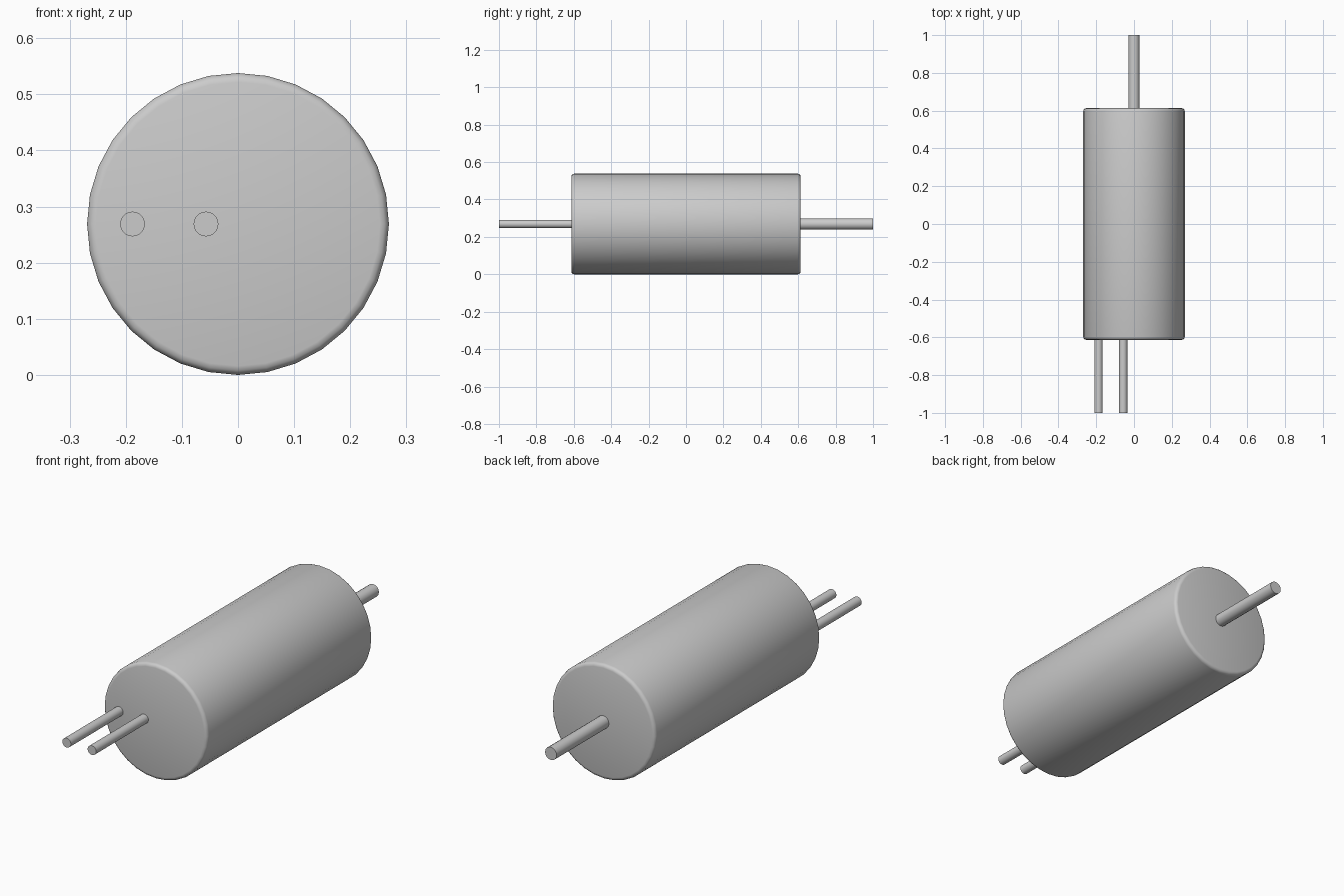
import bpy
import math

cube = bpy.data.objects.get("Cube")
if cube:
    bpy.data.objects.remove(cube, do_unlink=True)

AXIS_Z = 0.269

grey = bpy.data.materials.new("plain grey")
grey.use_nodes = True
colour = (0.6, 0.6, 0.6, 1)
grey.diffuse_color = colour
grey.node_tree.nodes["Principled BSDF"].inputs["Base Color"].default_value = colour


def rod(name, x, y0, y1, radius, sides, bevel=0):
    """Cylinder lying along y, with optional rounded rims."""
    bpy.ops.mesh.primitive_cylinder_add(
        vertices=sides, radius=radius, depth=y1 - y0,
        location=(x, (y0 + y1) / 2, AXIS_Z), rotation=(math.pi / 2, 0, 0))
    obj = bpy.context.object
    obj.name = name
    obj.data.materials.append(grey)
    if bevel:
        mod = obj.modifiers.new("rounded rim", "BEVEL")
        mod.width = bevel
        mod.segments = 3
        mod.limit_method = "ANGLE"
        mod.angle_limit = math.radians(60)
        bpy.ops.object.modifier_apply(modifier=mod.name)
    bpy.ops.object.shade_smooth_by_angle(angle=math.radians(40))
    return obj


# Main can with softened rims
rod("body", 0, -0.613, 0.613, 0.269, 32, 0.016)

# Two thin leads at the front, offset to one side
for name, x in (("front_lead_outer", -0.188), ("front_lead_inner", -0.057)):
    rod(name, x, -1, -0.6, 0.022, 32)

# Thicker central lead at the back
rod("back_lead", 0, 0.6, 1, 0.03, 16)
